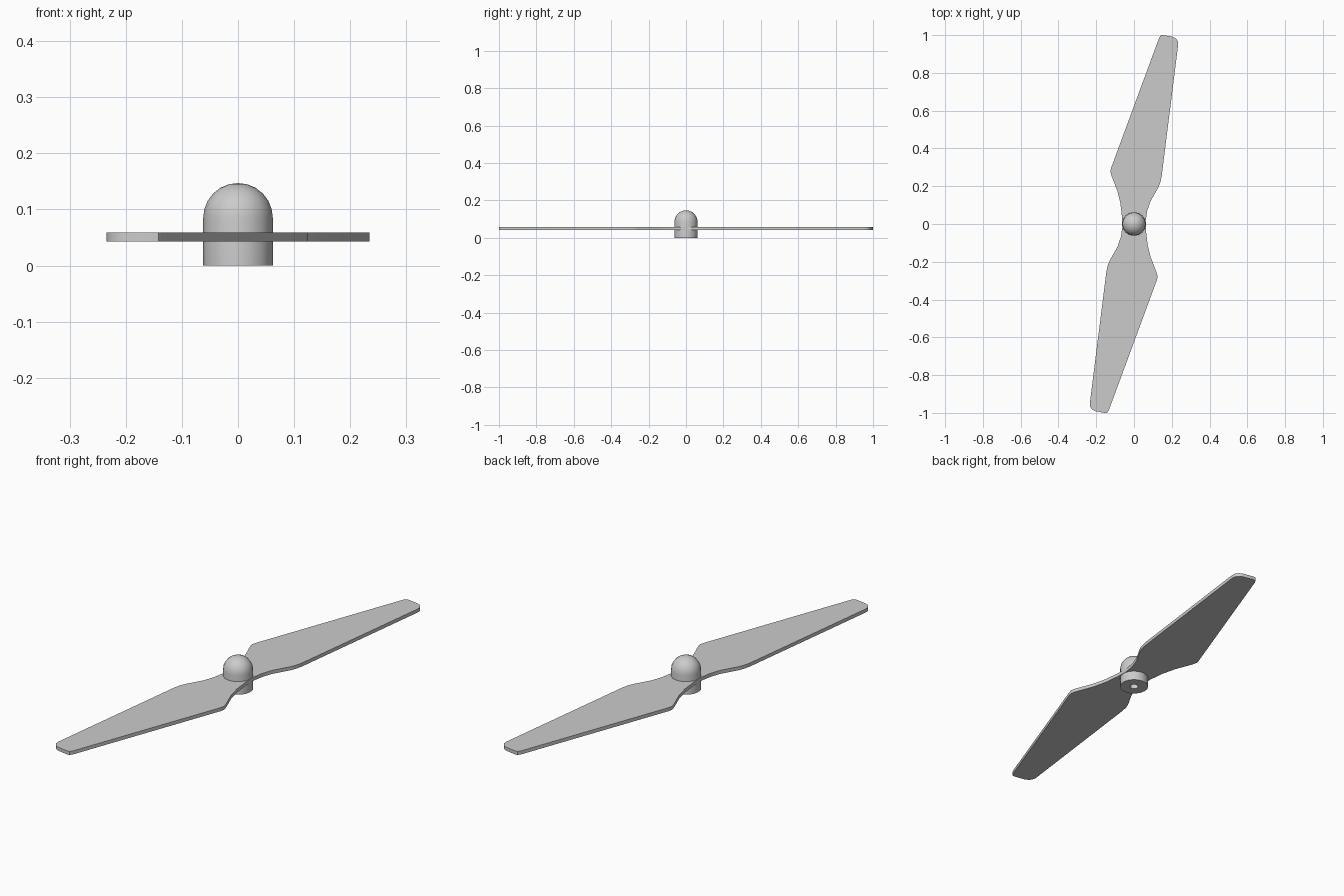
import bpy
import bmesh
from math import sin, cos, pi
from mathutils import Matrix, Vector

cube = bpy.data.objects.get("Cube")
if cube:
    bpy.data.objects.remove(cube, do_unlink=True)

grey = bpy.data.materials.new("light grey plastic")
grey.use_nodes = True
colour = (0.6, 0.6, 0.6, 1)
grey.diffuse_color = colour
grey.node_tree.nodes["Principled BSDF"].inputs["Base Color"].default_value = colour


def finish(bm, name, angle):
    bmesh.ops.recalc_face_normals(bm, faces=bm.faces)
    mesh = bpy.data.meshes.new(name)
    bm.to_mesh(mesh)
    bm.free()
    mesh.materials.append(grey)
    obj = bpy.data.objects.new(name, mesh)
    bpy.context.collection.objects.link(obj)
    bpy.ops.object.select_all(action="DESELECT")
    obj.select_set(True)
    bpy.context.view_layer.objects.active = obj
    bpy.ops.object.shade_smooth_by_angle(angle=angle)
    return obj


# Flat two-bladed plate: one half outline, repeated by a half turn
half = [(0.062, 0.02), (0.07, 0.07), (0.087, 0.12), (0.127, 0.19), (0.138, 0.215),
        (0.146, 0.25), (0.234, 0.95), (0.232, 0.968), (0.222, 0.982), (0.205, 0.991),
        (0.155, 1.0), (0.142, 0.999), (0.134, 0.988), (-0.12, 0.3), (-0.125, 0.28),
        (-0.121, 0.26), (-0.088, 0.175), (-0.072, 0.11), (-0.064, 0.04)]
bottom, top = 0.043, 0.059
bm = bmesh.new()
outline = half + [(-x, -y) for x, y in half]
plate = bm.faces.new([bm.verts.new((x, y, bottom)) for x, y in outline])
solid = bmesh.ops.extrude_face_region(bm, geom=[plate])
bmesh.ops.translate(bm, vec=(0, 0, top - bottom),
                    verts=[v for v in solid["geom"] if isinstance(v, bmesh.types.BMVert)])
finish(bm, "propeller_blades", pi / 6)

# Domed hub with a blind shaft hole, turned from a profile
radius, shoulder, bore, depth = 0.062, 0.085, 0.018, 0.04
profile = [(0, depth), (bore, depth), (bore, 0), (radius, 0)]
profile += [(radius * cos(i * pi / 12), shoulder + radius * sin(i * pi / 12)) for i in range(6)]
profile += [(0, shoulder + radius)]
bm = bmesh.new()
verts = [bm.verts.new((r, 0, z)) for r, z in profile]
edges = [bm.edges.new(pair) for pair in zip(verts, verts[1:])]
bmesh.ops.spin(bm, geom=verts + edges, cent=(0, 0, 0), axis=(0, 0, 1),
               angle=2 * pi, steps=16, use_duplicate=False)
bmesh.ops.remove_doubles(bm, verts=bm.verts, dist=0.0005)
finish(bm, "hub", pi / 5)
